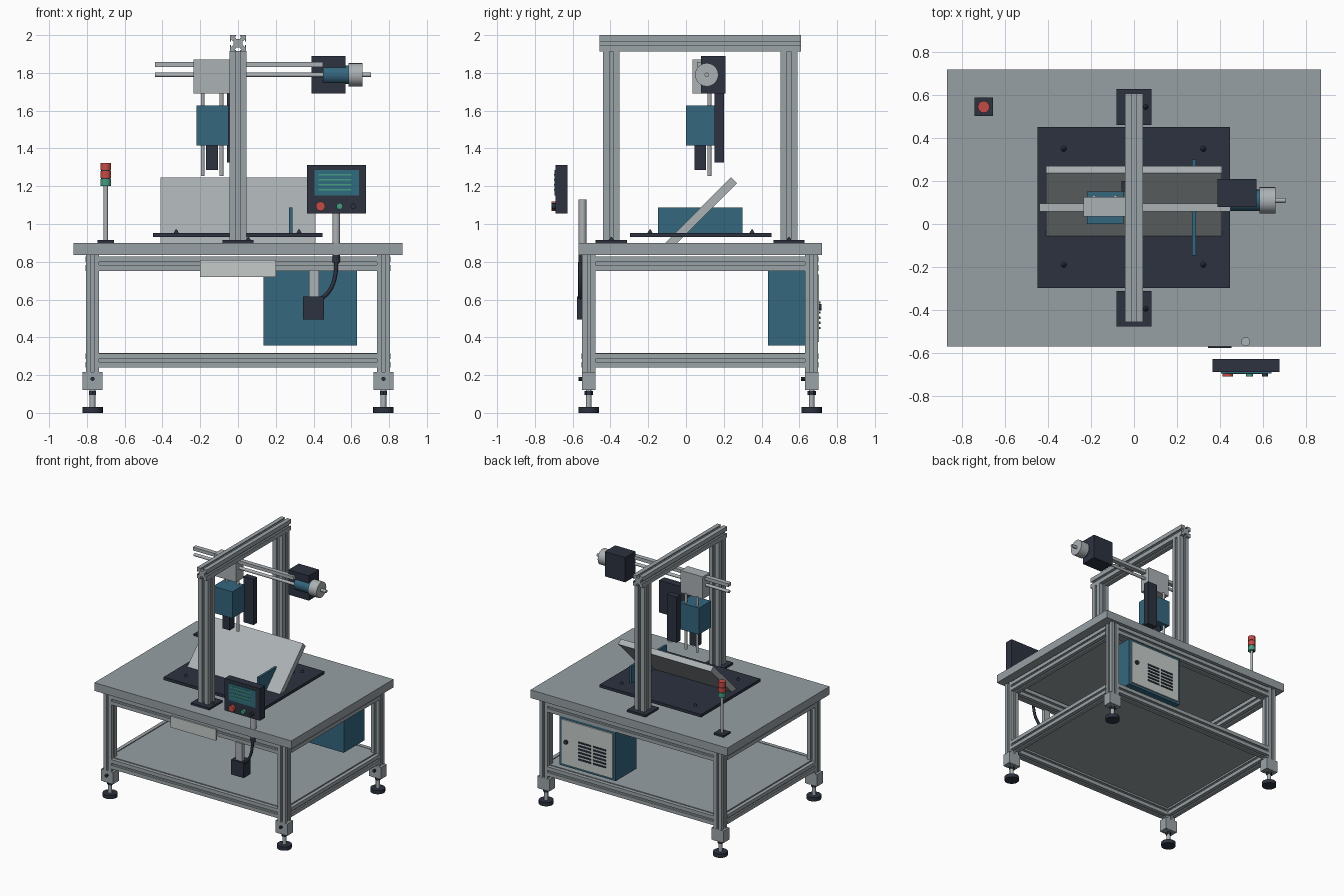
import bpy, bmesh, math
from mathutils import Vector, Matrix

if "Cube" in bpy.data.objects:
    bpy.data.objects.remove(bpy.data.objects["Cube"], do_unlink=True)


def material(name, r, g, b):
    m = bpy.data.materials.new(name)
    m.use_nodes = True
    m.diffuse_color = (r, g, b, 1)
    m.node_tree.nodes["Principled BSDF"].inputs["Base Color"].default_value = (r, g, b, 1)
    return m


TABLE = material("table grey", .31, .35, .37)
ALU = material("aluminium", .33, .37, .39)
STEEL = material("light steel", .41, .44, .46)
DARK = material("dark slate", .025, .032, .05)
BLUE = material("machine blue", .035, .135, .21)
PALE = material("pale panel", .56, .60, .58)
RED = material("signal red", .55, .07, .06)
GREEN = material("signal green", .06, .33, .22)
SCREEN = material("screen teal", .03, .15, .21)


def finish(name, bm, mat):
    bmesh.ops.recalc_face_normals(bm, faces=bm.faces)
    me = bpy.data.meshes.new(name)
    bm.to_mesh(me)
    bm.free()
    me.materials.append(mat)
    ob = bpy.data.objects.new(name, me)
    bpy.context.collection.objects.link(ob)
    return ob


def box(name, x, y, z, mat):
    bm = bmesh.new()
    bmesh.ops.create_cube(bm, size=1)
    for v in bm.verts:
        v.co = [lo + (c + .5) * (hi - lo) for c, (lo, hi) in zip(v.co, (x, y, z))]
    return finish(name, bm, mat)


def rod(name, a, b, r, mat, sides=20, r2=None):
    a, b = Vector(a), Vector(b)
    bm = bmesh.new()
    bmesh.ops.create_cone(bm, cap_ends=True, segments=sides, radius1=r,
                          radius2=r if r2 is None else r2, depth=(b - a).length)
    turn = (b - a).to_track_quat('Z', 'Y').to_matrix().to_4x4()
    bm.transform(Matrix.Translation((a + b) / 2) @ turn)
    ob = finish(name, bm, mat)
    if sides > 12:
        for p in ob.data.polygons:
            p.use_smooth = len(p.vertices) == 4
        bm = bmesh.new()
        bm.from_mesh(ob.data)
        for e in bm.edges:
            e.smooth = e.calc_face_angle(0) < .6
        bm.to_mesh(ob.data)
        bm.free()
    return ob


# One quarter of a slotted extrusion section, in units of its width
SLOT = [(.5, -.5), (.5, -.11), (.42, -.11), (.42, -.22), (.27, -.11),
        (.27, .11), (.42, .22), (.42, .11), (.5, .11)]


def extrusion(name, a, b, w):
    a, b = Vector(a), Vector(b)
    d = (b - a).normalized()
    u = Vector((0, 0, 1)) if abs(d.z) < .5 else Vector((1, 0, 0))
    v = d.cross(u)
    bm = bmesh.new()
    ring = []
    for k in range(4):
        c, s = ((1, 0), (0, 1), (-1, 0), (0, -1))[k]
        for p, q in SLOT:
            ring.append(bm.verts.new(a + w * (u * (p * c - q * s) + v * (p * s + q * c))))
    face = bm.faces.new(ring)
    out = bmesh.ops.extrude_face_region(bm, geom=[face])["geom"]
    bmesh.ops.translate(bm, vec=b - a, verts=[g for g in out if isinstance(g, bmesh.types.BMVert)])
    return finish(name, bm, ALU)


# Bench: top, legs, feet, rails and shelf
LX, YF, YB, W = .77, -.515, .665, .07
box("table_top", (-.87, .87), (-.57, .72), (.835, .90), TABLE)
box("lower_shelf", (-LX, LX), (YF, YB), (.30, .317), TABLE)
for sx, side in ((-1, "right"), (1, "left")):
    x = sx * LX
    for y, end in ((YF, "front"), (YB, "back")):
        tag = f"{end}_{side}"
        extrusion(f"leg_{tag}", (x, y, .12), (x, y, .835), W)
        box(f"foot_block_{tag}", (x - .053, x + .053), (y - .036, y + .036), (.122, .217), ALU)
        rod(f"foot_bolt_{tag}", (x, y - .036, .18), (x, y - .055, .18), .011, DARK, 10)
        rod(f"foot_stem_{tag}", (x, y, .03), (x, y, .125), .015, STEEL)
        rod(f"foot_nut_{tag}", (x, y, .095), (x, y, .115), .022, DARK, 6)
        rod(f"foot_pad_{tag}", (x, y, 0), (x, y, .03), .054, DARK)
    for z, level in ((.79, "upper"), (.278, "lower")):
        extrusion(f"{level}_rail_{side}", (x, YF + W / 2, z), (x, YB - W / 2, z), .075)
for y, end in ((YF, "front"), (YB, "back")):
    for z, level in ((.79, "upper"), (.278, "lower")):
        extrusion(f"{level}_rail_{end}", (-LX + W / 2, y, z), (LX - W / 2, y, z), .075)

# Gantry
for y, end in ((-.395, "front"), (.545, "back")):
    box(f"gantry_base_{end}", (-.082, .082), (y - .083, y + .083), (.90, .916), DARK)
    extrusion(f"gantry_post_{end}", (0, y, .916), (0, y, 1.915), .088)
    rod(f"gantry_bolt_{end}", (.055, y, .916), (.055, y, .93), .012, DARK, 12, .004)
extrusion("gantry_beam", (0, -.457, 1.957), (0, .608, 1.957), .086)

# Work plate, tilted panel and its gusset
box("work_plate", (-.45, .447), (-.297, .452), (.93, .953), DARK)
for x in (-.327, .323):
    for y in (-.19, .35):
        rod("work_plate_bolt", (x, y, .953), (x, y, .972), .013, DARK, 12, .003)
panel = box("tilted_panel", (-.41, .41), (-.245, .245), (-.0225, .0225), STEEL)
panel.data.transform(Matrix.Translation((0, .081, 1.058)) @ Matrix.Rotation(math.radians(45), 4, 'X'))
box("panel_gusset", (.27, .288), (-.147, .30), (.953, 1.088), BLUE)

# Horizontal axis with drive
box("guide_rail", (-.44, .45), (.058, .095), (1.832, 1.858), STEEL)
rod("lead_screw", (-.44, .08, 1.79), (.45, .08, 1.79), .012, STEEL, 12)
box("carriage", (-.235, -.04), (.035, .125), (1.692, 1.87), STEEL)
box("drive_housing", (.39, .57), (.08, .21), (1.692, 1.89), DARK)
rod("drive_motor", (.45, .11, 1.79), (.59, .11, 1.79), .05, BLUE)
rod("motor_cap", (.585, .11, 1.79), (.66, .11, 1.79), .062, STEEL)
rod("motor_shaft", (.66, .11, 1.79), (.705, .11, 1.79), .012, STEEL, 12)

# Vertical tool head
for x in (-.187, -.087):
    rod("head_rod", (x, .125, 1.255), (x, .125, 1.70), .01, STEEL, 12)
box("tool_head", (-.22, -.05), (0, .152), (1.415, 1.627), BLUE)
box("tool_nose", (-.17, -.105), (.045, .105), (1.287, 1.415), DARK)
box("cable_chain", (-.058, .03), (.152, .20), (1.325, 1.69), DARK)

# Control panel on its post
rod("panel_post", (.52, -.548, .835), (.52, -.548, 1.13), .021, STEEL)
box("control_panel", (.365, .677), (-.69, -.628), (1.055, 1.312), DARK)
box("control_screen", (.405, .64), (-.696, -.69), (1.15, 1.285), SCREEN)
for i in range(4):
    z = 1.262 - i * .027
    box("screen_line", (.425, .60), (-.699, -.696), (z - .004, z + .004), GREEN)
for x, r, mat in ((.437, .025, RED), (.538, .017, GREEN), (.61, .014, DARK)):
    rod("panel_button", (x, -.69, 1.094), (x, -.711, 1.094), r, mat, 12)

# Cable and junction box under the front edge
rod("cable_gland", (.52, -.548, .795), (.52, -.548, .835), .021, DARK, 12)
cu = bpy.data.curves.new("control_cable", 'CURVE')
cu.dimensions = '3D'
cu.bevel_depth, cu.bevel_resolution = .011, 2
sp = cu.splines.new('BEZIER')
sp.bezier_points.add(1)
for p, co, pull in zip(sp.bezier_points, ((.52, -.56, .80), (.44, -.56, .605)), (-.12, -.04)):
    p.co = co
    p.handle_left = Vector(co) - Vector((-.02 if pull > -.1 else 0, 0, pull))
    p.handle_right = Vector(co) + Vector((0, 0, pull))
sp.bezier_points[1].handle_left = (.485, -.56, .635)
cu.materials.append(DARK)
bpy.context.collection.objects.link(bpy.data.objects.new("control_cable", cu))
box("junction_bracket", (.375, .43), (-.565, -.535), (.61, .757), STEEL)
box("junction_box", (.345, .455), (-.578, -.49), (.495, .615), DARK)
box("front_label_plate", (-.20, .20), (-.565, -.55), (.72, .81), PALE)

# Electrical cabinet at the back
box("cabinet", (.135, .63), (.435, .695), (.357, .75), BLUE)
box("cabinet_door", (.155, .61), (.695, .705), (.375, .732), PALE)
rod("door_knob", (.565, .705, .56), (.565, .718, .56), .017, DARK, 12)
for i in range(6):
    z = .45 + i * .027
    for x in (.27, .40):
        box("door_vent", (x - .055, x + .055), (.705, .711), (z - .006, z + .006), DARK)

# Signal tower
TX, TY = -.70, .545
box("tower_base", (TX - .043, TX + .043), (TY - .043, TY + .043), (.90, .915), DARK)
rod("tower_stem", (TX, TY, .915), (TX, TY, 1.20), .011, STEEL, 12)
for z, mat in ((1.20, GREEN), (1.243, RED), (1.285, RED)):
    rod("tower_lamp", (TX, TY, z), (TX, TY, z + .038), .028, mat, 12)
rod("tower_core", (TX, TY, 1.20), (TX, TY, 1.32), .024, DARK, 12)
